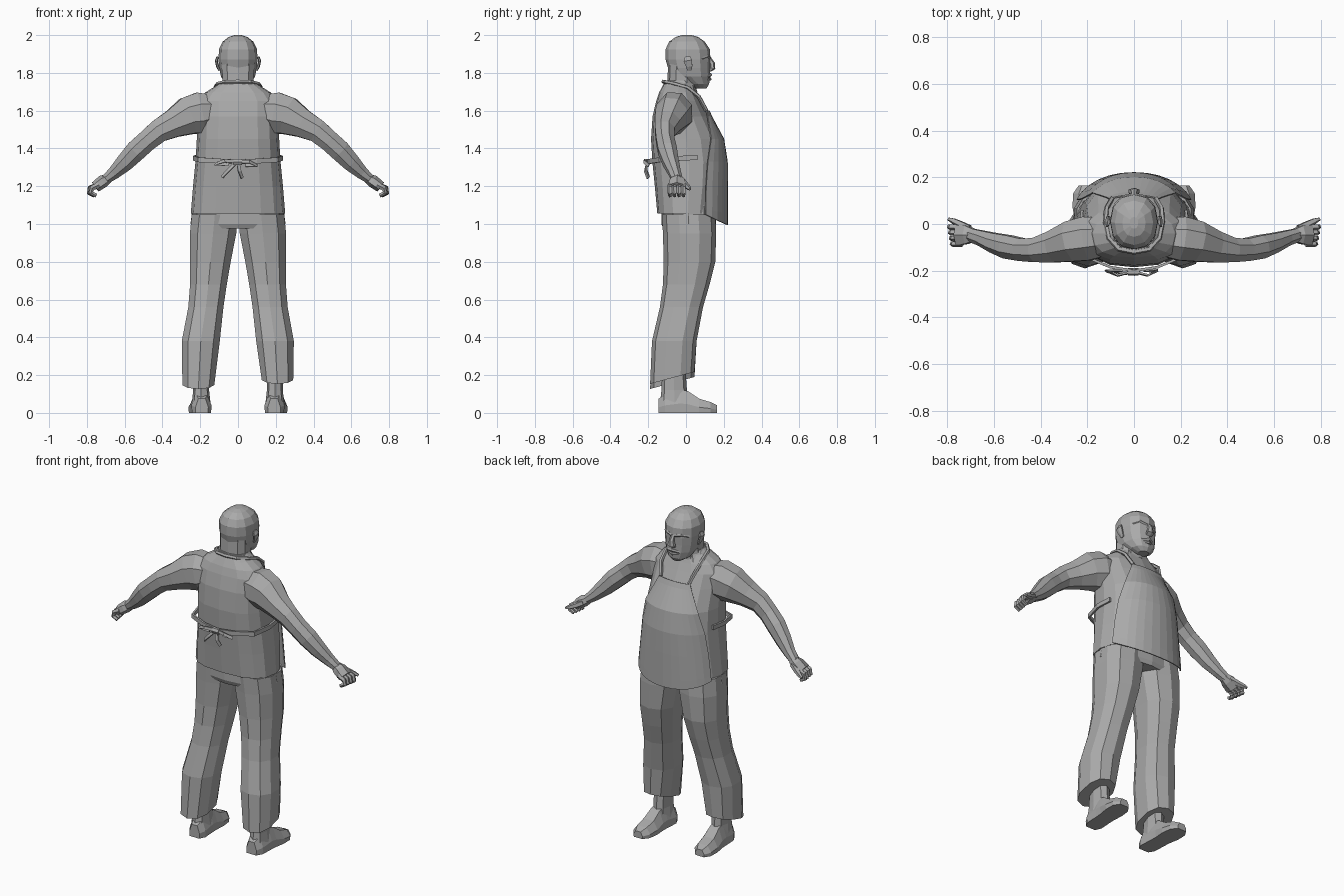
import bpy, bmesh, math
from mathutils import Vector

grey = bpy.data.materials.new("plain grey")
grey.diffuse_color = (0.40, 0.40, 0.40, 1)


def finish(name, rings, closed=True, caps=True, thick=0):
    """Skin a list of point rings into one flat shaded object."""
    bm = bmesh.new()
    vs = [[bm.verts.new(p) for p in r] for r in rings]
    n = len(vs[0])
    for r, s in zip(vs, vs[1:]):
        for i in range(n if closed else n - 1):
            j = (i + 1) % n
            bm.faces.new((r[i], r[j], s[j], s[i]))
    if closed and caps:
        bm.faces.new(vs[0])
        bm.faces.new(vs[-1])
    bmesh.ops.recalc_face_normals(bm, faces=bm.faces)
    me = bpy.data.meshes.new(name)
    bm.to_mesh(me)
    bm.free()
    me.materials.append(grey)
    ob = bpy.data.objects.new(name, me)
    bpy.context.collection.objects.link(ob)
    if thick:
        mod = ob.modifiers.new("thickness", 'SOLIDIFY')
        mod.thickness = thick
        mod.offset = 0
    return ob


def oval(z, x0, x1, yb, yf, a, p=0.8, tilt=0, mid=0.5, pf=None):
    """Point on a rounded outline; angle 0 points to +y, mid is the widest place."""
    s, c = math.sin(a), math.cos(a)
    if c > 1e-6 and pf:
        p = pf
    x = (x0 + x1) / 2 + (x1 - x0) / 2 * math.copysign(abs(s) ** p, s)
    ym = yb + (yf - yb) * mid
    y = ym + ((yf - ym) if c > 0 else (ym - yb)) * math.copysign(abs(c) ** p, c)
    return (x, y, z + tilt * y)


def loft(name, rows, n=12, p=0.8, mid=0.5, pf=None):
    """Vertical body from rows of (z, x0, x1, y_back, y_front[, tilt])."""
    return finish(name, [[oval(*r[:5], 2 * math.pi * i / n, p, r[5] if len(r) > 5 else 0, mid, pf)
                          for i in range(n)] for r in rows])


def sym(rows):
    return [(z, -w, w, b, f) for z, w, b, f in rows]


def tube(name, pts, ref=(0, 1, 0), n=6):
    """Limb along points (x, y, z, half width along ref, half thickness)."""
    P = [Vector(q[:3]) for q in pts]
    rings = []
    for i, q in enumerate(pts):
        t = (P[min(i + 1, len(P) - 1)] - P[max(i - 1, 0)]).normalized()
        u = Vector(ref)
        u = (u - t * u.dot(t)).normalized()
        v = t.cross(u)
        rings.append([P[i] + u * q[3] * math.cos(a) + v * q[4] * math.sin(a)
                      for a in [2 * math.pi * (k + 0.5) / n for k in range(n)]])
    return finish(name, rings)


def flip(s, pts):
    return [(s * q[0],) + tuple(q[1:]) for q in pts]


# Shirt and torso, with sloping shoulders
loft("shirt", sym([
    (1.055, .25, -.152, .17), (1.20, .238, -.165, .195), (1.33, .225, -.178, .207),
    (1.45, .218, -.185, .19), (1.57, .212, -.177, .125), (1.65, .21, -.158, .082),
    (1.695, .175, -.143, .06), (1.73, .12, -.125, .045), (1.755, .088, -.112, .03)]), 16, .75, .5, .95)

# Neck and head
loft("neck", sym([(1.68, .095, -.10, .06), (1.76, .086, -.098, .05),
                  (1.85, .088, -.095, .05)]), 10)
loft("head", sym([
    (1.718, .03, .045, .108), (1.74, .065, .0, .122), (1.78, .09, -.075, .128),
    (1.825, .099, -.095, .128), (1.87, .103, -.108, .130), (1.925, .101, -.108, .126),
    (1.965, .082, -.09, .10), (1.99, .05, -.055, .065), (2.0, .018, -.02, .03)]), 12, 0.9)

# Face
tube("nose", [(0, .118, 1.885, .010, .010), (0, .138, 1.85, .015, .015),
              (0, .14, 1.825, .026, .016), (0, .125, 1.812, .02, .008)], (1, 0, 0))
tube("upper_lip", [(-.04, .112, 1.78, .008, .008), (0, .127, 1.79, .010, .012),
                   (.04, .112, 1.78, .008, .008)], (0, 0, 1))
tube("lower_lip", [(-.034, .112, 1.770, .006, .006), (0, .127, 1.767, .009, .009),
                   (.034, .112, 1.770, .006, .006)], (0, 0, 1))
for s, side in ((-1, "left"), (1, "right")):
    tube(side + "_brow", flip(s, [(.008, .122, 1.878, .009, .010), (.045, .112, 1.888, .010, .012),
                                  (.078, .082, 1.876, .008, .008)]), (0, 0, 1))
    tube(side + "_eye", flip(s, [(.022, .118, 1.858, .003, .004), (.043, .108, 1.858, .008, .010),
                                 (.064, .093, 1.858, .003, .004)]), (0, 0, 1))
    tube(side + "_ear", flip(s, [(.098, .018, 1.812, .012, .006), (.108, .017, 1.835, .019, .008),
                                 (.115, .010, 1.865, .026, .008), (.108, .008, 1.885, .016, .006)]))

# Arms and hands
for s, side in ((-1, "left"), (1, "right")):
    tube(side + "_arm", flip(s, [
        (.12, -.055, 1.60, .088, .09), (.20, -.062, 1.588, .102, .118), (.265, -.075, 1.572, .094, .108),
        (.345, -.098, 1.530, .073, .080), (.42, -.112, 1.492, .056, .066), (.48, -.110, 1.442, .052, .060),
        (.54, -.098, 1.388, .054, .060), (.60, -.08, 1.325, .045, .051), (.655, -.06, 1.272, .035, .037),
        (.70, -.047, 1.236, .031, .027)]), n=8)
    tube(side + "_palm", flip(s, [(.685, -.047, 1.243, .029, .025), (.715, -.046, 1.226, .045, .034),
                                  (.755, -.048, 1.196, .050, .030)]))
    for k in range(4):
        y = -.085 + k * .024
        d = .004 * k
        tube(f"{side}_finger_{k + 1}", flip(s, [
            (.735, y, 1.208, .013, .016), (.772 + d, y, 1.190, .013, .015),
            (.778 + d, y, 1.165, .012, .013), (.750 + d, y, 1.150, .010, .011)]), n=5)
    tube(side + "_thumb", flip(s, [(.705, -.02, 1.226, .018, .018), (.745, .000, 1.205, .016, .016),
                                   (.775, .014, 1.192, .013, .013), (.795, .022, 1.184, .007, .007)]), n=5)

# Trousers, with one cuff hanging slightly lower
loft("trouser_seat", sym([(.975, .20, -.12, .15), (1.0, .252, -.13, .158),
                          (1.12, .235, -.13, .155)]), 12)
for s, side, hem, out in ((-1, "left", .178, .298), (1, "right", .205, .296)):
    rows = [(1.05, -.005, .25, -.128, .155, 0), (.95, .004, .260, -.122, .16, 0),
            (.80, .034, .258, -.118, .155, 0), (.68, .055, .258, -.122, .125, 0),
            (.56, .073, .267, -.138, .09, 0), (.38, .092, out + .004, -.180, .056, 0),
            (hem, .122, out, -.19, .045, .27)]
    loft(side + "_trouser_leg", [(z, min(s * a, s * b), max(s * a, s * b), c, d, t)
                                 for z, a, b, c, d, t in rows], 10, 0.85)

# Ankles and shoes
for s, side in ((-1, "left"), (1, "right")):
    c = .195 * s
    loft(side + "_ankle", [(.05, c - .05, c + .05, -.138, .02), (.12, c - .042, c + .042, -.13, .005),
                           (.26, c - .042, c + .042, -.125, -.005)], 8)
    rings = []
    for y, w, h in ((-.145, .034, .075), (-.11, .053, .10), (-.03, .052, .125), (.01, .053, .115),
                    (.07, .061, .075), (.13, .056, .057), (.165, .030, .040)):
        x = s * (.196 + .05 * (y + .05))
        rings.append([(x + i * w, y, k * h) for i, k in
                      ((-.95, 0), (-1, .4), (-.55, 1), (.55, 1), (1, .4), (.95, 0))])
    finish(side + "_shoe", rings)

# Apron sheet wrapped round the belly, narrower at the bib, hem rising to the sides
rings = []
for z, w, yb, yf, reach, lift in (
        (1.60, .22, -.165, .122, 27, 0), (1.57, .221, -.18, .135, 31, 0), (1.45, .227, -.19, .199, 50, 0),
        (1.33, .234, -.185, .218, 62, 0), (1.20, .247, -.175, .219, 66, 0),
        (1.055, .258, -.16, .219, 68, .025), (.995, .262, -.16, .219, 68, .055)):
    row = []
    for k in range(-6, 7):
        x, y, h = oval(z, -w, w, yb, yf, math.radians(reach) * k / 6, .95)
        row.append((x, y, h + lift * (k / 6) ** 2))
    rings.append(row)
finish("apron", rings, closed=False, thick=.006)

# Neck strap of the apron
half = [(.095, .108, 1.60), (.118, .068, 1.675), (.122, .01, 1.722), (.108, -.06, 1.742), (.065, -.108, 1.752)]
path = half + [(0, -.120, 1.754)] + flip(-1, half[::-1])
tube("neck_strap", [q + (.011, .011) for q in path], (.1, .2, 1), 5)

# Shirt collar
loft("collar", sym([(1.70, .125, -.125, .06), (1.74, .10, -.115, .045), (1.76, .088, -.106, .035)]), 10)

# Waist ties and bow at the back
half = [(.222, .06, 1.352), (.232, -.03, 1.348), (.207, -.14, 1.34), (.10, -.185, 1.333)]
back = [(0, -.20, 1.328)]
tube("waist_tie", [q + (.018, .008) for q in half + back + flip(-1, half[::-1])], (0, 0, 1), 4)
tube("bow_knot", [(-.025, -.205, 1.328, .018, .016), (.02, -.205, 1.328, .018, .016)], (0, 0, 1))
for name, pts in (
        ("bow_tail_left", [(-.01, -.207, 1.325), (-.05, -.212, 1.285), (-.085, -.20, 1.248)]),
        ("bow_tail_right", [(.0, -.207, 1.325), (.008, -.215, 1.28), (.022, -.20, 1.243)]),
        ("bow_loop_left", [(-.01, -.205, 1.33), (-.07, -.22, 1.335), (-.12, -.20, 1.318), (-.05, -.20, 1.315)]),
        ("bow_loop_right", [(.0, -.205, 1.33), (.06, -.22, 1.33), (.10, -.20, 1.31), (.04, -.20, 1.312)])):
    tube(name, [q + (.012, .006) for q in pts], (.3, .2, 1), 4)
